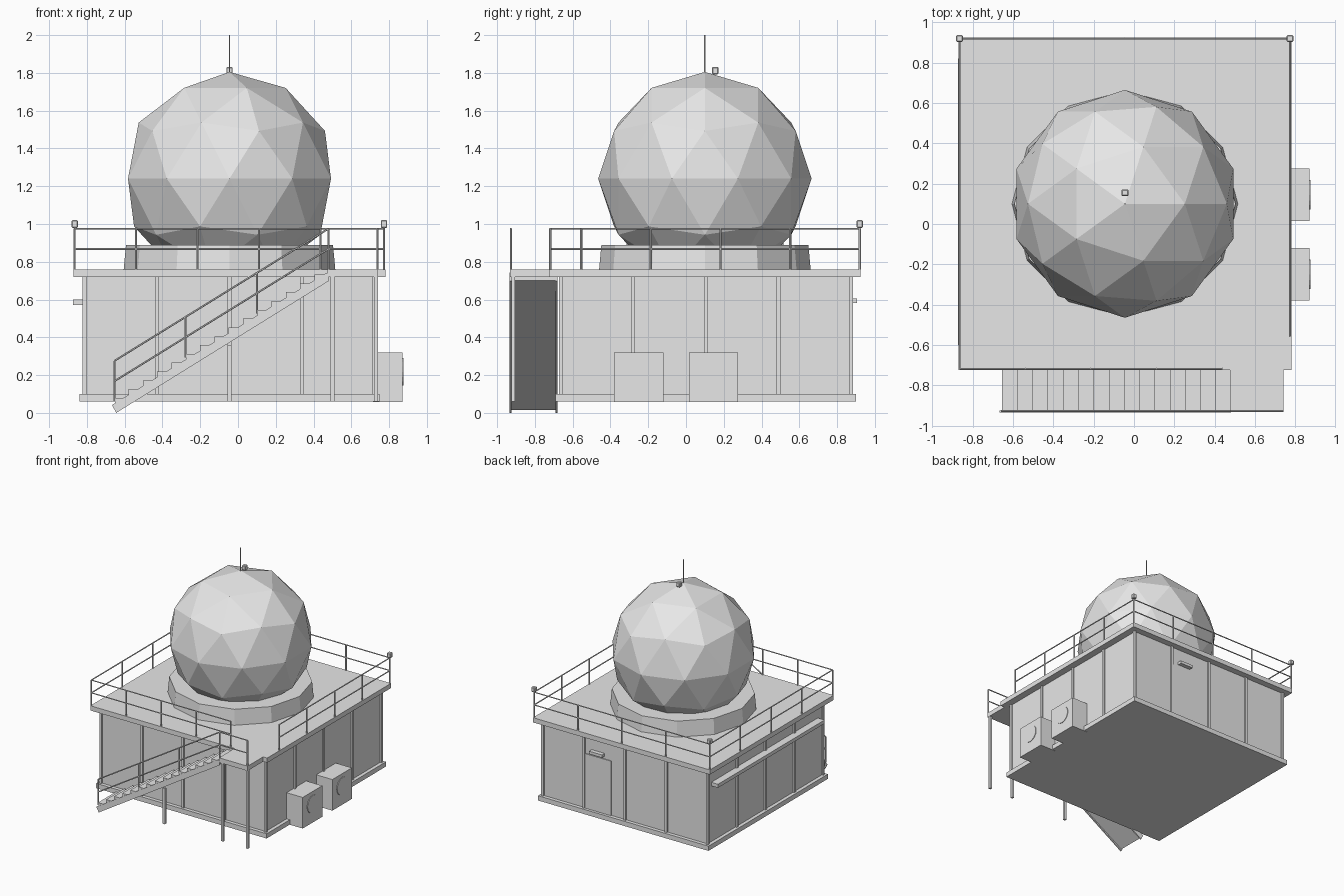
import bpy, bmesh
from mathutils import Vector

if "Cube" in bpy.data.objects:
    bpy.data.objects.remove(bpy.data.objects["Cube"])

grey = bpy.data.materials.new("light_grey")
grey.use_nodes = True
grey.diffuse_color = (0.8, 0.8, 0.8, 1)
grey.node_tree.nodes["Principled BSDF"].inputs["Base Color"].default_value = (0.8, 0.8, 0.8, 1)


def finish(name, bm):
    bmesh.ops.recalc_face_normals(bm, faces=bm.faces)
    mesh = bpy.data.meshes.new(name)
    bm.to_mesh(mesh)
    bm.free()
    mesh.materials.append(grey)
    ob = bpy.data.objects.new(name, mesh)
    bpy.context.collection.objects.link(ob)
    return ob


def box(name, x, y, z, bevel=0):
    """Box from (min, max) ranges."""
    bm = bmesh.new()
    bmesh.ops.create_cube(bm, size=1)
    for v in bm.verts:
        v.co = [(r[0] + r[1]) / 2 + c * (r[1] - r[0]) for r, c in zip((x, y, z), v.co)]
    if bevel:
        bmesh.ops.bevel(bm, geom=bm.edges[:], offset=bevel, segments=1, affect='EDGES')
    return finish(name, bm)


def rod(name, a, b, r=0.005, sides=6, r2=None):
    """Straight round bar between two points."""
    a, b = Vector(a), Vector(b)
    bm = bmesh.new()
    bmesh.ops.create_cone(bm, cap_ends=True, segments=sides, radius1=r,
                          radius2=r if r2 is None else r2, depth=(b - a).length)
    turn = (b - a).to_track_quat('Z', 'Y')
    for v in bm.verts:
        v.co = turn @ v.co + (a + b) / 2
    return finish(name, bm)


def prism(name, profile, y0, y1):
    """Extrude an x-z outline along y."""
    bm = bmesh.new()
    face = bm.faces.new([bm.verts.new((x, y0, z)) for x, z in profile])
    out = bmesh.ops.extrude_face_region(bm, geom=[face])
    for v in out["geom"]:
        if isinstance(v, bmesh.types.BMVert):
            v.co.y = y1
    return finish(name, bm)


def railing(name, a, b, bays, height=0.215):
    """Posts with a top rail and a middle rail."""
    a, b = Vector(a), Vector(b)
    up = Vector((0, 0, height))
    for i in range(bays + 1):
        p = a.lerp(b, i / bays)
        rod(f"{name}_post_{i}", p, p + up, 0.006)
    rod(f"{name}_top_rail", a + up, b + up)
    rod(f"{name}_middle_rail", a + up / 2, b + up / 2)


# Building
CX, CY = -0.045, 0.105
box("plinth", (-0.84, 0.75), (-0.69, 0.9), (0.06, 0.1))
box("walls", (-0.81, 0.72), (-0.66, 0.87), (0.08, 0.73))
box("roof_slab", (-0.87, 0.78), (-0.725, 0.925), (0.72, 0.76))

# Wall battens and corner posts
for i in range(-2, 3):
    s = i * 0.384
    w = 0.01
    for side in (-1, 1):
        y = CY + side * 0.77
        box("wall_batten", (CX + s - w, CX + s + w), (y - 0.008, y + 0.008), (0.1, 0.72))
        x = CX + side * 0.77
        box("wall_batten", (x - 0.008, x + 0.008), (CY + s - w, CY + s + w), (0.1, 0.72))

# Dome, ring and mast
rod("dome_ring", (CX, 0.1, 0.76), (CX, 0.1, 0.89), 0.56, 12, 0.548)
bm = bmesh.new()
bmesh.ops.create_icosphere(bm, subdivisions=2, radius=0.565)
bmesh.ops.translate(bm, verts=bm.verts, vec=(CX, 0.1, 1.24))
finish("dome", bm)
rod("mast", (CX, 0.1, 1.79), (CX, 0.1, 2.0), 0.004)

# Beacons
for n, (x, y, z) in enumerate([(CX, 0.155, 1.812), (-0.865, 0.92, 1.0), (0.773, 0.92, 1.0)]):
    h = 0.017
    box(f"beacon_{n}", (x - h, x + h), (y - h, y + h), (z - h - 0.003, z + h + 0.003), 0.005)

# Roof railings
Z = 0.76
railing("front_railing", (-0.865, -0.718, Z), (0.437, -0.718, Z), 4)
railing("back_railing", (-0.865, 0.92, Z), (0.773, 0.92, Z), 4)
railing("left_railing", (-0.865, -0.718, Z), (-0.865, 0.92, Z), 4)
railing("right_railing", (0.773, -0.555, Z), (0.773, 0.92, Z), 4)

# Landing with legs
box("landing", (0.475, 0.742), (-0.932, -0.72), (0.72, 0.76))
railing("landing_railing", (0.478, -0.927, Z), (0.738, -0.927, Z), 1)
for x, top in ((0.5, 0.72), (0.73, 0.72), (CX, 0.36)):
    box("landing_leg", (x - 0.01, x + 0.01), (-0.925, -0.905), (0.06, top))

# Stairs: saw-tooth flight between two stringers
STEPS, RUN, RISE = 15, 0.0757, 0.0467
X0, Z0 = -0.66, 0.035
flight = [(X0 + 0.015, Z0 - 0.02)]
for k in range(STEPS):
    flight += [(X0 + k * RUN + 0.005, Z0 + (k + 1) * RISE - 0.003),
               (X0 + (k + 1) * RUN + 0.005, Z0 + (k + 1) * RISE - 0.003)]
flight.append((0.48, 0.702))
prism("stair_flight", flight, -0.93, -0.69)
stringer = [(-0.645, 0), (-0.667, 0.042), (0.468, 0.742), (0.48, 0.735), (0.48, 0.698)]
for name, y in (("outer", -0.935), ("inner", -0.69)):
    prism(f"{name}_stringer", stringer, y, y + 0.01)
railing("stair_railing", (-0.655, -0.927, 0.06), (0.478, -0.927, Z), 3)

# Cooling units on the right wall
for n, y in enumerate((-0.25, 0.145)):
    box(f"cooling_unit_{n}", (0.715, 0.87), (y - 0.13, y + 0.13), (0.058, 0.32))
    rod(f"cooling_fan_{n}", (0.865, y, 0.217), (0.875, y, 0.217), 0.073, 16)

# Back door, lamp and cable tray
box("back_door", (0.085, 0.33), (0.86, 0.877), (0.1, 0.56))
box("door_lamp", (0.15, 0.27), (0.865, 0.905), (0.582, 0.606))
box("cable_tray", (-0.873, -0.805), (-0.6, 0.82), (0.57, 0.6))
